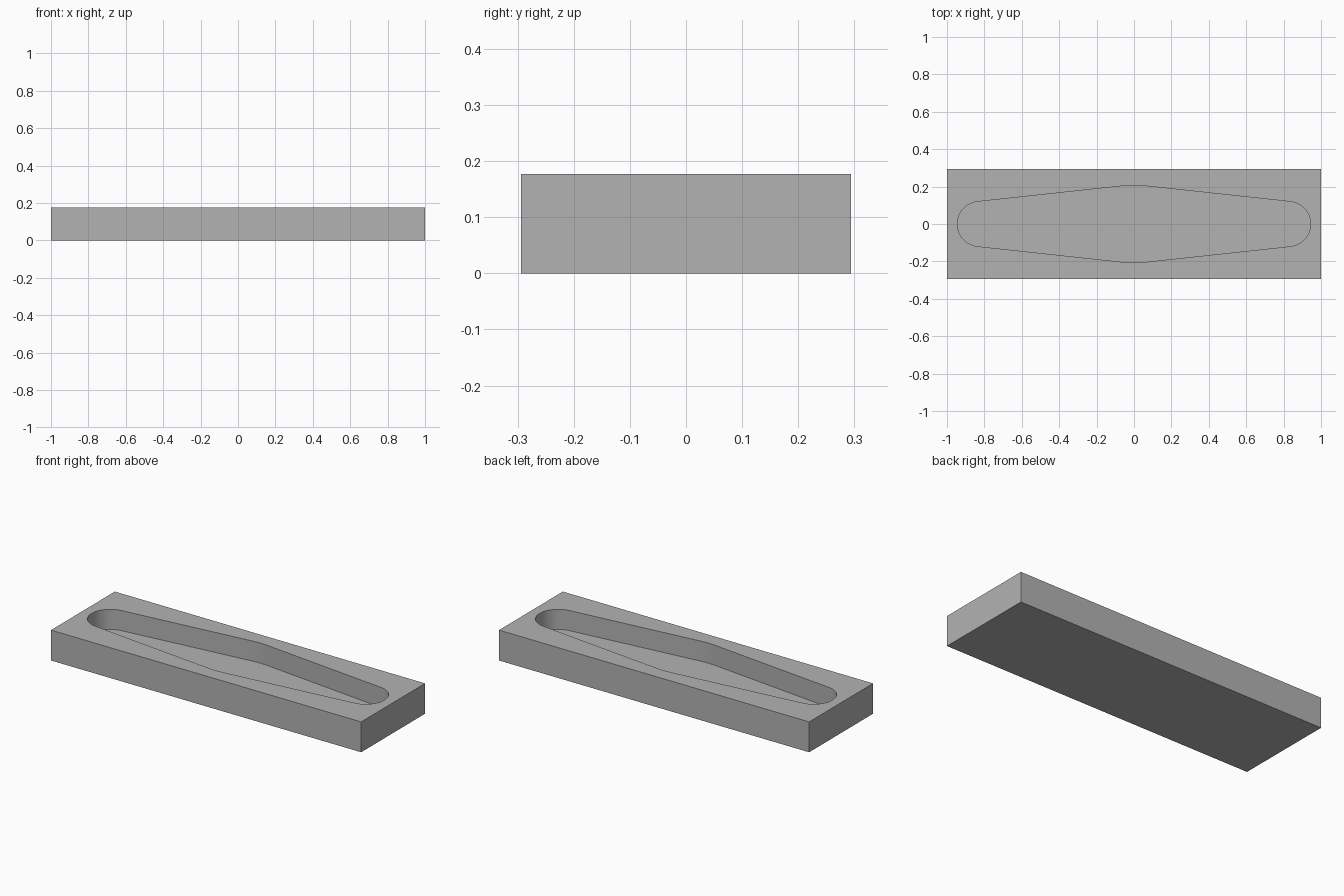
import bpy
import bmesh
from math import sin, cos, pi

if "Cube" in bpy.data.objects:
    bpy.data.objects.remove(bpy.data.objects["Cube"])

LENGTH, WIDTH, HEIGHT = 2.0, 0.588, 0.177
FLOOR = 0.06                      # height of the pocket floor
END_X, END_R = 0.824, 0.12        # round pocket ends
MID_HALF, MID_R = 0.207, 0.5      # widest half width, soft bend radius
TILT = 0.1077                     # angle of the tapering walls

grey = bpy.data.materials.new("plain_grey")
grey.use_nodes = True
colour = (0.45, 0.45, 0.45, 1)
grey.diffuse_color = colour
grey.node_tree.nodes["Principled BSDF"].inputs["Base Color"].default_value = colour


def arc(cx, cy, r, start, end, steps):
    """Points along an arc, angles measured clockwise from +y."""
    angles = [start + (end - start) * i / steps for i in range(steps + 1)]
    return [(cx + r * sin(a), cy + r * cos(a)) for a in angles]


def prism(name, outline, low, high):
    """Extrude a closed outline between two heights."""
    bm = bmesh.new()
    base = bm.faces.new([bm.verts.new((x, y, low)) for x, y in outline])
    top = bmesh.ops.extrude_face_region(bm, geom=[base])["geom"]
    verts = [v for v in top if isinstance(v, bmesh.types.BMVert)]
    bmesh.ops.translate(bm, verts=verts, vec=(0, 0, high - low))
    bmesh.ops.recalc_face_normals(bm, faces=bm.faces)
    mesh = bpy.data.meshes.new(name)
    bm.to_mesh(mesh)
    bm.free()
    mesh.materials.append(grey)
    obj = bpy.data.objects.new(name, mesh)
    bpy.context.collection.objects.link(obj)
    return obj


# Rectangular block
hx, hy = LENGTH / 2, WIDTH / 2
block = prism("block", [(-hx, -hy), (hx, -hy), (hx, hy), (-hx, hy)], 0, HEIGHT)

# Tapered pocket: soft bend and round end, then the same turned half way round
half = arc(0, MID_HALF - MID_R, MID_R, -TILT, TILT, 8)
half += arc(END_X, 0, END_R, TILT, pi - TILT, 32)
outline = half + [(-x, -y) for x, y in half]
cutter = prism("pocket_cutter", outline, FLOOR, HEIGHT + 0.1)
cutter.hide_render = True

# Cut the pocket out of the block
cut = block.modifiers.new("pocket", "BOOLEAN")
cut.operation = "DIFFERENCE"
cut.solver = "EXACT"
cut.object = cutter
bpy.ops.object.select_all(action="DESELECT")
block.select_set(True)
bpy.context.view_layer.objects.active = block
bpy.ops.object.modifier_apply(modifier=cut.name)
bpy.data.objects.remove(cutter)
bpy.ops.object.shade_smooth_by_angle(angle=pi / 6)
